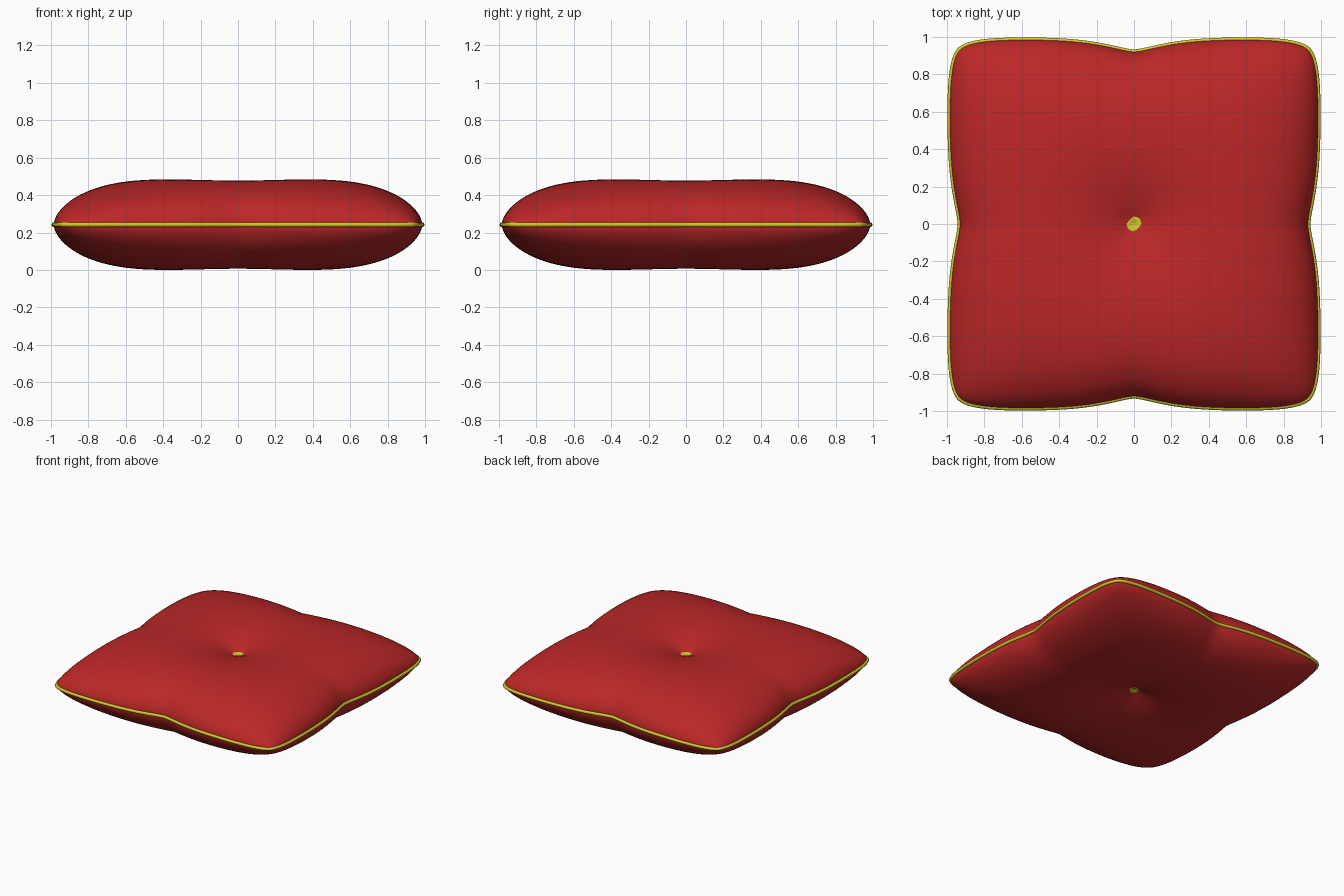
import bpy, bmesh, math

if "Cube" in bpy.data.objects:
    bpy.data.objects.remove(bpy.data.objects["Cube"])

HALF = 0.987      # half width of the seam outline
N = 64            # grid cells across the cushion


def material(name, col):
    m = bpy.data.materials.new(name)
    m.diffuse_color = (*col, 1)
    m.use_nodes = True
    m.node_tree.nodes["Principled BSDF"].inputs["Base Color"].default_value = m.diffuse_color
    return m


RED = material("red fabric", (0.50, 0.02, 0.02))
YELLOW = material("yellow trim", (0.66, 0.58, 0.025))


def outline(u, v):
    """Map the unit square to a rounded square pinched mid-side."""
    corner = 1 - 0.055 * u**8 * v**8

    def pinch(a, b, depth):
        return 1 - depth * math.exp(-(abs(b) / 0.22)**1.4) * a**4
    x = HALF * u * (1 - 0.055 * v**8 * u**8) * pinch(u, v, 0.058)
    y = HALF * v * corner * pinch(v, u, 0.068)
    return x, y


def height(u, v):
    """Puffed profile with a central dimple and soft mid-side creases."""
    g = lambda t: max(0.0, 1 - abs(t)**3.5)**0.55
    puff = 0.268 * g(u) * g(v)
    dimple = 0.143 * math.exp(-math.hypot(u, v) / 0.25)
    crease = 0.10 * (math.exp(-abs(u) / 0.12) * v**4 + math.exp(-abs(v) / 0.12) * u**4)
    return puff * (1 - crease) - dimple * g(u) * g(v)


# parameters bunch up towards the seam, where the curvature is high
T = [math.sin(math.pi / 2 * (2 * i / N - 1)) for i in range(N + 1)]
MID = max(height(u, v) for u in T for v in T)


def finish(ob, mat):
    ob.data.materials.append(mat)
    for p in ob.data.polygons:
        p.use_smooth = True


def add_mesh(name, bm, mat):
    bmesh.ops.recalc_face_normals(bm, faces=bm.faces)
    me = bpy.data.meshes.new(name)
    bm.to_mesh(me)
    bm.free()
    ob = bpy.data.objects.new(name, me)
    bpy.context.collection.objects.link(ob)
    finish(ob, mat)
    return ob


# cushion: top and bottom sheets welded at the seam
bm = bmesh.new()
for side in (1, -1):
    rows = [[bm.verts.new((*outline(u, v), MID + side * height(u, v))) for u in T] for v in T]
    for j in range(N):
        for i in range(N):
            bm.faces.new((rows[j][i], rows[j][i + 1], rows[j + 1][i + 1], rows[j + 1][i]))
rim = [v for v in bm.verts if v.is_boundary]
bmesh.ops.remove_doubles(bm, verts=rim, dist=1e-5)
add_mesh("cushion", bm, RED)

# piping: round cord following the seam
ring = ([(t, -1) for t in T[:-1]] + [(1, t) for t in T[:-1]]
        + [(-t, 1) for t in T[:-1]] + [(-1, -t) for t in T[:-1]])
cu = bpy.data.curves.new("piping", 'CURVE')
cu.dimensions = '3D'
cu.bevel_depth = 0.0125
cu.bevel_resolution = 2
sp = cu.splines.new('POLY')
sp.points.add(len(ring) - 1)
for p, (u, v) in zip(sp.points, ring):
    p.co = (*outline(u, v), MID, 1)
sp.use_cyclic_u = True
cu.materials.append(YELLOW)
bpy.context.collection.objects.link(bpy.data.objects.new("piping", cu))

# buttons: lathed discs with a slightly sunken middle
PROFILE = [(0, 0.004), (0.015, 0.007), (0.03, 0.014), (0.045, 0.012),
           (0.056, 0), (0.045, -0.012), (0, -0.012)]
for name, side in (("top_button", 1), ("bottom_button", -1)):
    bm = bmesh.new()
    vs = [bm.verts.new((r, 0, MID + side * (0.134 + z))) for r, z in PROFILE]
    es = [bm.edges.new(pair) for pair in zip(vs, vs[1:])]
    bmesh.ops.spin(bm, geom=vs + es, cent=(0, 0, 0), axis=(0, 0, 1),
                   angle=2 * math.pi, steps=16, use_duplicate=False)
    bmesh.ops.remove_doubles(bm, verts=bm.verts, dist=1e-4)
    add_mesh(name, bm, YELLOW)
